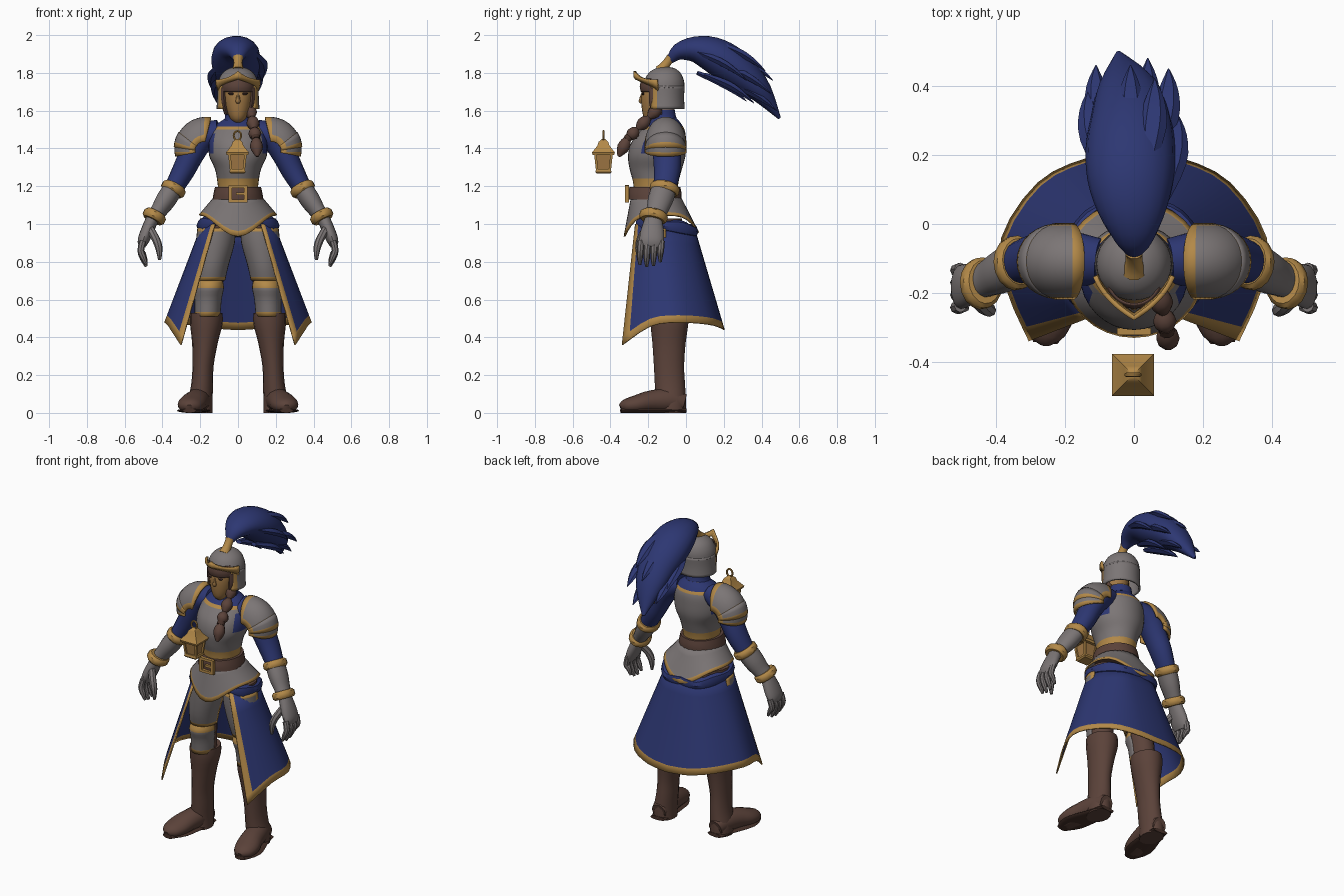
import bpy, bmesh, math
from mathutils import Vector

old = bpy.data.objects.get("Cube")
if old:
    bpy.data.objects.remove(old, do_unlink=True)


def material(name, rgb):
    m = bpy.data.materials.new(name)
    m.use_nodes = True
    m.diffuse_color = (*rgb, 1)
    m.node_tree.nodes["Principled BSDF"].inputs["Base Color"].default_value = (*rgb, 1)
    return m


steel = material("steel", (.2, .18, .18))
gold = material("gold", (.45, .25, .065))
blue = material("blue cloth", (.026, .038, .17))
leather = material("brown leather", (.105, .055, .042))
skin = material("skin", (.36, .19, .06))
dark = material("dark brown", (.06, .03, .022))


def spline(keys, step):
    """Smooth curve through tuples of any length."""
    out = []
    for i in range(len(keys) - 1):
        a, b, c, d = (keys[min(max(i + k, 0), len(keys) - 1)] for k in (-1, 0, 1, 2))
        for s in range(step):
            t = s / step
            out.append([q + .5 * t * (r - p + t * (2*p - 5*q + 4*r - e + t * (3*(q - r) + e - p)))
                        for p, q, r, e in zip(a, b, c, d)])
    return out + [list(keys[-1])]


def edge_trim(i, j, c, ni, nj):
    return int(i in (0, ni - 1) or j in (0, nj - 1))


def sheet(name, rows, mats, closed=False, pick=None, mirror=False, thick=0):
    """Skin rows of points; pick chooses each face's material."""
    bm = bmesh.new()
    grid = [[bm.verts.new(p) for p in row] for row in rows]
    n, ni = len(rows[0]), len(rows) - 1
    nj = n if closed else n - 1
    for i in range(ni):
        for j in range(nj):
            k = (j + 1) % n
            f = bm.faces.new((grid[i][j], grid[i][k], grid[i + 1][k], grid[i + 1][j]))
            if pick:
                f.material_index = pick(i, j, f.calc_center_median(), ni, nj)
    if closed and not thick:
        bm.faces.new(grid[0])
        bm.faces.new(grid[-1])
    bmesh.ops.recalc_face_normals(bm, faces=bm.faces)
    me = bpy.data.meshes.new(name)
    bm.to_mesh(me)
    bm.free()
    for m in mats:
        me.materials.append(m)
    ob = bpy.data.objects.new(name, me)
    bpy.context.collection.objects.link(ob)
    bpy.ops.object.select_all(action='DESELECT')
    ob.select_set(True)
    bpy.context.view_layer.objects.active = ob
    bpy.ops.object.shade_smooth_by_angle(angle=math.radians(42))
    if mirror:
        ob.modifiers.new("mirror", 'MIRROR')
    if thick:
        ob.modifiers.new("thickness", 'SOLIDIFY').thickness = thick
    return ob


def tube(name, keys, mats, perp=False, ref=(1, 0, 0), step=3, sides=16, arc=(0, 360), floor=None, **kw):
    """Loft ellipses (x, y, z, rx, ry), level or square to the path."""
    pts = spline(keys, step)
    full = arc[1] - arc[0] == 360
    rows = []
    for i, (x, y, z, rx, ry) in enumerate(pts):
        u, v = Vector((1, 0, 0)), Vector((0, 1, 0))
        if perp:
            d = (Vector(pts[min(i + 1, len(pts) - 1)][:3]) - Vector(pts[max(i - 1, 0)][:3])).normalized()
            u = Vector(ref)
            u = (u - d * u.dot(d)).normalized()
            v = d.cross(u)
        row = []
        for j in range(sides if full else sides + 1):
            a = math.radians(arc[0] + (arc[1] - arc[0]) * j / sides)
            p = Vector((x, y, z)) + u * rx * math.cos(a) + v * ry * math.sin(a)
            if floor is not None:
                p.z = max(p.z, floor)
            row.append(p)
        rows.append(row)
    return sheet(name, rows, mats, closed=full, **kw)


def box(name, at, size, mat):
    x, y, z = at
    r = math.sqrt(.5)
    return tube(name, [(x, y, z + s * size[2] / 2, size[0] * r, size[1] * r) for s in (-1, 1)],
                [mat], step=1, sides=4, arc=(45, 405))


# Torso: breastplate over a blue shirt
def breast(i, j, c, ni, nj):
    if c.z > 1.515 or (abs(c.x) > .125 and c.z > 1.37):
        return 1
    return 2 if c.z > 1.495 or c.z < 1.245 else 0


tube("breastplate", [(0, -.16, 1.18, .105, .115), (0, -.16, 1.23, .11, .122), (0, -.16, 1.29, .122, .138),
     (0, -.155, 1.36, .152, .152), (0, -.145, 1.43, .155, .145), (0, -.125, 1.49, .14, .12),
     (0, -.115, 1.53, .11, .09), (0, -.11, 1.56, .065, .06)], [steel, blue, gold], step=5, sides=32, pick=breast)
tube("collar", [(0, -.115, 1.52, .095, .085), (0, -.12, 1.56, .07, .07), (0, -.125, 1.6, .068, .066),
     (0, -.125, 1.61, .066, .064)], [blue, gold], pick=lambda i, j, c, ni, nj: int(i > 6))

# Belt and buckle
tube("belt", [(0, -.165, 1.13, .135, .142), (0, -.165, 1.16, .13, .142), (0, -.165, 1.195, .122, .135)],
     [leather], sides=24)
for s in (-1, 1):
    box("buckle_side", (s * .04, -.312, 1.16), (.018, .02, .09), gold)
    box("buckle_bar", (0, -.312, 1.16 + s * .038), (.08, .02, .016), gold)
box("buckle_tongue", (.015, -.314, 1.16), (.05, .016, .014), gold)

# Flared hip plate with pointed front and back
rows = []
for t in (0, .25, .5, .75, .87, 1):
    row = []
    for k in range(32):
        a = math.tau * k / 32
        s = math.sin(a)
        low = 1.05 - (.115 if s < 0 else .095) * abs(s) ** 4
        row.append((math.cos(a) * (.122 + .085 * t), -.16 + .03 * t + s * (.13 + .07 * t), 1.15 + (low - 1.15) * t))
    rows.append(row)
sheet("hip_plate", rows, [steel, gold], closed=True, thick=.01, pick=lambda i, j, c, ni, nj: int(i == ni - 1))

# Open-fronted long skirt and the sash rolled above it
top = spline([(0, .04, 1.0), (.09, .03, 1.0), (.15, -.02, 1.0), (.185, -.1, 1.01), (.18, -.2, 1.01), (.125, -.27, 1.0)], 3)
hem = spline([(0, .205, .44), (.14, .19, .45), (.28, .12, .47), (.385, -.04, .48), (.37, -.19, .46), (.305, -.34, .36)], 3)
rows = [[Vector(p).lerp(Vector(q), t) for p, q in zip(top, hem)] for t in (0, .2, .4, .6, .8, .93, 1)]
sheet("long_skirt", rows, [blue, gold], mirror=True, thick=.008,
      pick=lambda i, j, c, ni, nj: int(i == ni - 1 or j == nj - 1))
tube("sash", [(0, .04, .965, .035, .022), (.1, .03, .96, .03, .03), (.165, -.03, .98, .04, .025),
     (.19, -.12, .99, .03, .03), (.175, -.2, 1.0, .04, .025), (.12, -.25, 1.01, .02, .02)],
     [blue], perp=True, ref=(0, 0, 1), sides=8, mirror=True)

# Legs
tube("thigh", [(.1, -.13, 1.03, .1, .11), (.115, -.13, .9, .095, .105), (.138, -.13, .78, .08, .095),
     (.15, -.12, .68, .07, .08), (.16, -.1, .5, .065, .075)], [leather], mirror=True)
tube("thigh_plate", [(.115, -.135, .98, .1, .115), (.12, -.135, .9, .103, .115), (.138, -.135, .78, .088, .105),
     (.148, -.13, .7, .08, .09)], [steel, gold], arc=(165, 375), mirror=True, thick=.008, pick=edge_trim)
tube("knee_plate", [(.15, -.125, .7, .07, .085), (.153, -.125, .66, .078, .1), (.158, -.115, .6, .072, .092),
     (.162, -.11, .51, .068, .088)], [steel, gold], arc=(180, 360), mirror=True, thick=.01,
     pick=lambda i, j, c, ni, nj: int(i < 3 or i == ni - 1))
tube("boot_shaft", [(.168, -.09, .53, .086, .1), (.168, -.088, .47, .086, .1), (.175, -.09, .37, .068, .088),
     (.185, -.09, .25, .056, .08), (.19, -.085, .15, .058, .08), (.2, -.08, .06, .065, .08), (.2, -.08, 0, .065, .08)],
     [leather], mirror=True)
tube("boot_foot", [(.2, -.01, .05, .045, .05), (.205, -.08, .065, .062, .065), (.225, -.18, .06, .068, .06),
     (.247, -.26, .045, .073, .05), (.255, -.32, .035, .055, .037), (.258, -.345, .025, .02, .02)],
     [leather], perp=True, floor=0, mirror=True)
tube("boot_sole", [(.2, .0, .012, .05, .012), (.21, -.1, .012, .065, .012), (.245, -.25, .012, .08, .012),
     (.257, -.345, .012, .035, .012)], [dark], perp=True, floor=0, mirror=True)

# Arms
tube("sleeve", [(.1, -.11, 1.49, .06, .07), (.19, -.1, 1.46, .075, .08), (.245, -.1, 1.37, .066, .075),
     (.29, -.1, 1.28, .06, .07), (.34, -.113, 1.19, .05, .06)], [blue], perp=True, mirror=True)
tube("gauntlet", [(.335, -.112, 1.2, .052, .066), (.38, -.135, 1.13, .054, .066), (.42, -.155, 1.07, .044, .056),
     (.45, -.17, 1.03, .04, .05)], [steel], perp=True, mirror=True)
for name, at, r in (("elbow_cuff", (.342, -.113, 1.185), .056), ("wrist_cuff", (.443, -.172, 1.04), .052)):
    d = Vector((.45, -.18, -.87))
    ring = [(*(Vector(at) + d * w), r + g, r + g + .012) for w, g in ((-.024, 0), (-.012, .011), (.012, .011), (.024, 0))]
    tube(name, ring, [gold], perp=True, step=1, mirror=True)
tube("palm", [(.452, -.172, 1.03, .034, .045), (.482, -.178, .96, .034, .062), (.502, -.182, .91, .03, .064),
     (.508, -.185, .88, .018, .055)], [steel], perp=True, mirror=True)
for k in range(4):
    y = -.238 + k * .036
    drop = (.01, 0, .005, .025)[k]
    tube("finger", [(.503, y, .91, .018, .018), (.515, y - .004, .86, .018, .018), (.502, y - .006, .815 + drop, .016, .016),
         (.485, y - .006, .775 + drop, .008, .008)], [steel], perp=True, step=2, sides=8, mirror=True)
tube("thumb", [(.47, -.205, .98, .022, .022), (.435, -.24, .92, .022, .022), (.418, -.25, .87, .019, .019),
     (.415, -.25, .81, .008, .008)], [steel], perp=True, step=2, sides=8, mirror=True)

# Layered pauldrons fanned about the shoulder
for name, t0, t1, r0, r1, n in (("pauldron", -13, 62, .187, .158, 7), ("pauldron_middle", 52, 82, .165, .157, 3),
                                ("pauldron_lower", 74, 101, .155, .15, 3)):
    rows = []
    for i in range(n + 1):
        t = math.radians(t0 + (t1 - t0) * i / n)
        r = r0 + (r1 - r0) * i / n
        row = []
        for k in range(15):
            f = math.radians(12 + 156 * k / 14)
            h = r * math.sin(f) ** .8
            row.append((.185 + h * math.sin(t), -.108 - .113 * math.cos(f), 1.385 + h * math.cos(t)))
        rows.append(row)
    first = name == "pauldron"
    sheet(name, rows, [steel, gold], mirror=True, thick=.012,
          pick=lambda i, j, c, ni, nj: int(i == ni - 1 or (first and i == 0) or j in (0, nj - 1)))

# Head
tube("face", [(0, -.175, 1.535, .015, .02), (0, -.17, 1.56, .042, .052), (0, -.165, 1.62, .064, .07),
     (0, -.16, 1.7, .074, .076), (0, -.15, 1.76, .06, .06)], [skin], sides=20)
tube("nose", [(0, -.232, 1.69, .006, .006), (0, -.238, 1.65, .013, .013), (0, -.234, 1.638, .006, .006)],
     [skin], step=2, sides=8)
tube("eye", [(.033, -.226, 1.682, .006, .004), (.033, -.227, 1.69, .02, .008), (.033, -.224, 1.7, .012, .004)],
     [dark], step=2, sides=10, mirror=True)
tube("fringe", [(0, -.155, 1.7, .085, .084), (0, -.155, 1.73, .088, .09), (0, -.15, 1.77, .08, .085)],
     [leather], arc=(190, 350), thick=.006)
tube("side_hair", [(.078, -.17, 1.72, .014, .025), (.074, -.165, 1.64, .016, .03), (.06, -.15, 1.58, .012, .03)],
     [leather], sides=8, mirror=True)

# Helmet, visor and plume socket
tube("helmet_dome", [(0, -.115, 1.72, .11, .107), (0, -.115, 1.76, .104, .104), (0, -.113, 1.8, .082, .084),
     (0, -.11, 1.825, .045, .048), (0, -.11, 1.833, .005, .005)], [steel], sides=28, thick=.004)
tube("helmet_sides", [(0, -.115, 1.73, .11, .108), (0, -.115, 1.67, .11, .105), (0, -.115, 1.61, .114, .108)],
     [steel, gold], arc=(-42, 222), sides=26, thick=.01,
     pick=lambda i, j, c, ni, nj: int(j < 2 or j > nj - 3))
rows = [[], [], []]
for k in range(-8, 9):
    a, m = math.radians(-90 + 9 * k), 1 - abs(k) / 8
    for row, z, out in zip(rows, (1.705 + .06 * m ** .7, 1.74 + .04 * m, 1.765 + .045 * m ** 3), (.002, .012, .012)):
        row.append((math.cos(a) * (.113 + out), -.115 + math.sin(a) * (.112 + out + .04 * m * m), z))
sheet("visor", rows, [gold], thick=.014)
tube("plume_socket", [(0, -.135, 1.81, .036, .036), (0, -.115, 1.835, .026, .026), (0, -.09, 1.868, .024, .024),
     (0, -.08, 1.88, .028, .028)], [gold], perp=True, step=2, sides=10)

# Plume with loose feather tips
tube("plume", [(0, -.085, 1.865, .02, .02), (0, -.04, 1.91, .06, .045), (-.005, .04, 1.925, .1, .068),
     (-.01, .13, 1.902, .125, .093), (-.01, .22, 1.852, .13, .102), (-.01, .31, 1.785, .115, .09),
     (-.02, .4, 1.695, .085, .06), (-.045, .495, 1.56, .008, .008)], [blue], perp=True, sides=18)
for x, y, z in ((-.11, .46, 1.64), (.1, .45, 1.69), (.04, .48, 1.6), (-.01, .46, 1.76), (.125, .32, 1.76),
                (-.13, .39, 1.7), (.07, .36, 1.64), (-.06, .32, 1.65), (.06, .42, 1.81)):
    tube("feather_tip", [(x * .6, y - .26, z + .15, .02, .012), (x * .9, y - .14, z + .1, .04, .022),
         (x, y - .06, z + .05, .028, .015), (x, y, z, .002, .002)], [blue], perp=True, sides=6)

# Braid of beads over the left shoulder
beads = spline([(.06, -.14, 1.62), (.075, -.2, 1.56), (.085, -.26, 1.5), (.095, -.31, 1.45), (.102, -.355, 1.36)], 1)
for k in range(4):
    p, q = Vector(beads[k]), Vector(beads[k + 1])
    keys = [(*p.lerp(q, t), r, r) for t, r in ((-.08, .012), (.15, .028), (.5, .034), (.8, .022), (1.03, .008))]
    tube("braid_bead", keys, [leather], perp=True, step=2, sides=10)
tube("braid_tie", [(.093, -.3, 1.462, .023, .023), (.096, -.314, 1.446, .023, .023)], [dark], perp=True, step=1, sides=10)

# Floating lantern
LX, LY = -.003, -.437
square = dict(step=1, sides=4, arc=(45, 405))
tube("lantern_roof", [(LX, LY, z, r, r) for z, r in ((1.365, .08), (1.378, .086), (1.415, .045), (1.435, .036),
     (1.45, .012))], [gold], **square)
tube("lantern_glass", [(LX, LY, z, r, r) for z, r in ((1.285, .042), (1.37, .056))], [skin], **square)
tube("lantern_base", [(LX, LY, z, r, r) for z, r in ((1.267, .05), (1.275, .06), (1.29, .056))], [gold], **square)
for sx in (-1, 1):
    for sy in (-1, 1):
        tube("lantern_post", [(LX + sx * r, LY + sy * r, z, .009, .009) for z, r in ((1.28, .033), (1.37, .043))],
             [gold], **square)
loop = [(LX + .02 * math.cos(a), LY, 1.468 + .024 * math.sin(a), .006, .006)
        for a in (math.tau * k / 12 for k in range(13))]
tube("lantern_ring", loop, [gold], perp=True, ref=(0, 1, 0), step=1, sides=6)
